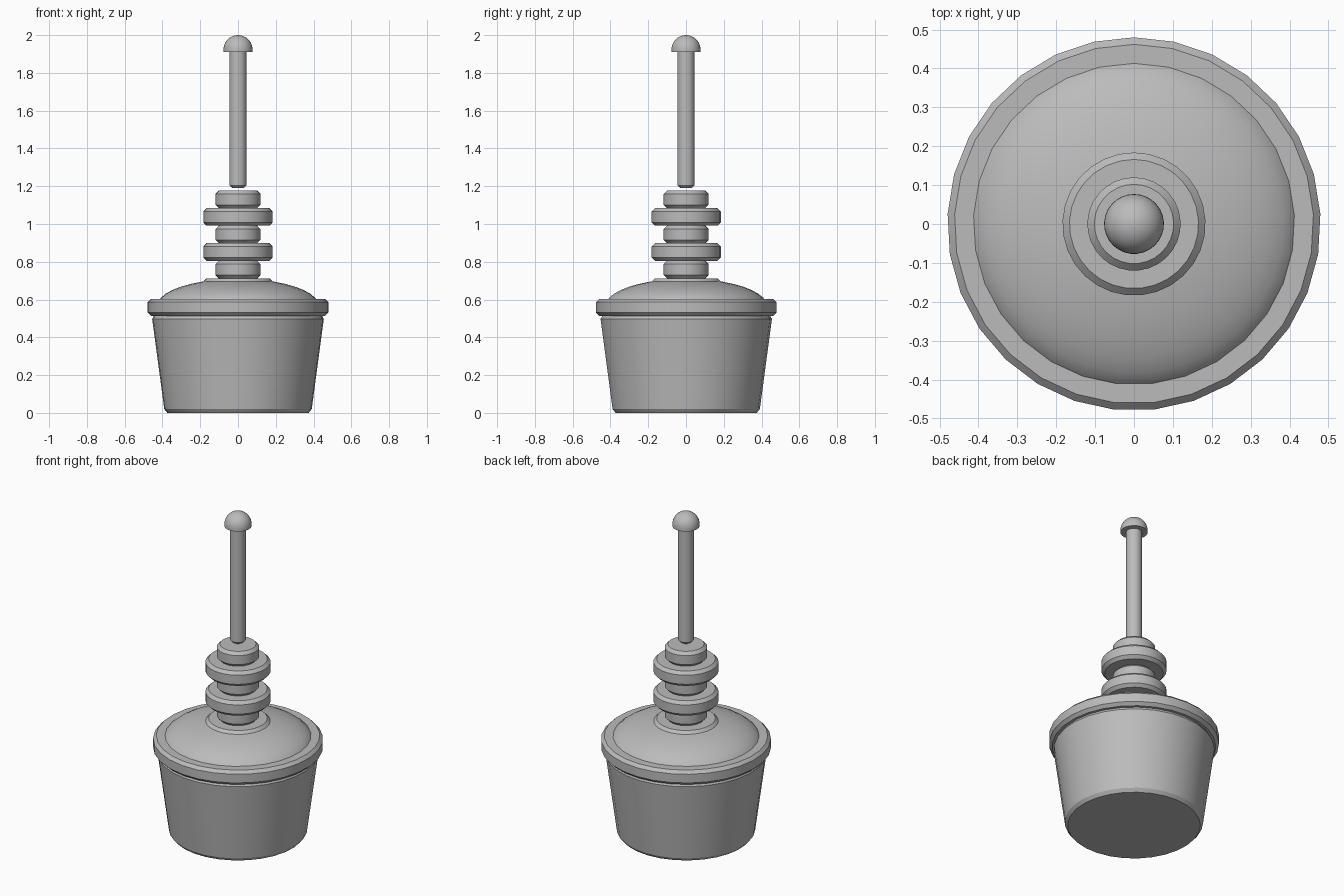
import bpy, bmesh, math

cube = bpy.data.objects.get("Cube")
if cube:
    bpy.data.objects.remove(cube)

grey = bpy.data.materials.new("grey")
grey.use_nodes = True
colour = (0.5, 0.5, 0.5, 1)
grey.diffuse_color = colour
grey.node_tree.nodes["Principled BSDF"].inputs["Base Color"].default_value = colour

SIDES = 29


def lathe(name, profile):
    """Closed turned solid from (radius, height) points, bottom to top."""
    bm = bmesh.new()
    rings = []
    for r, z in profile:
        if r == 0:
            rings.append([bm.verts.new((0, 0, z))] * SIDES)
            continue
        angles = [math.tau * i / SIDES + math.pi / 2 for i in range(SIDES)]
        rings.append([bm.verts.new((r * math.cos(a), r * math.sin(a), z)) for a in angles])
    for low, high in zip(rings, rings[1:]):
        for i in range(SIDES):
            j = (i + 1) % SIDES
            corners = [low[i], low[j], high[j], high[i]]
            bm.faces.new(list(dict.fromkeys(corners)))
    if profile[0][0]:
        bm.faces.new(rings[0][::-1])
    if profile[-1][0]:
        bm.faces.new(rings[-1])
    mesh = bpy.data.meshes.new(name)
    bm.to_mesh(mesh)
    bm.free()
    mesh.materials.append(grey)
    ob = bpy.data.objects.new(name, mesh)
    bpy.context.collection.objects.link(ob)
    bpy.ops.object.select_all(action="DESELECT")
    ob.select_set(True)
    bpy.context.view_layer.objects.active = ob
    bpy.ops.object.shade_smooth_by_angle(angle=math.radians(30))
    return ob


def disc(name, r, z0, z1, c=0.018):
    """Cylinder with chamfered edges."""
    return lathe(name, [(r - c, z0), (r, z0 + c), (r, z1 - c), (r - c, z1)])


def cap(name, r, h, z, below=0.0, steps=10):
    """Half ellipsoid with an optional short straight skirt."""
    points = [(r, z - below)] if below else []
    for i in range(steps):
        a = math.pi / 2 * i / steps
        points.append((r * math.cos(a), z + h * math.sin(a)))
    return lathe(name, points + [(0, z + h)])


# Tapered pot, rim and domed lid
lathe("pot", [(0.375, 0), (0.391, 0.02), (0.455, 0.497), (0.445, 0.515)])
disc("rim", 0.48, 0.514, 0.604)
cap("lid_dome", 0.43, 0.145, 0.565)

# Stacked insulator rings, alternating wide and narrow
PITCH = 0.0927
for i in range(6):
    z = 0.62 + i * PITCH
    disc(f"stack_ring_{i + 1}", 0.12 if i % 2 else 0.184, z, z + PITCH)

# Rod and rounded tip
disc("rod", 0.045, 1.19, 1.93, 0.014)
cap("rod_tip", 0.077, 0.077, 1.923, 0.012)
